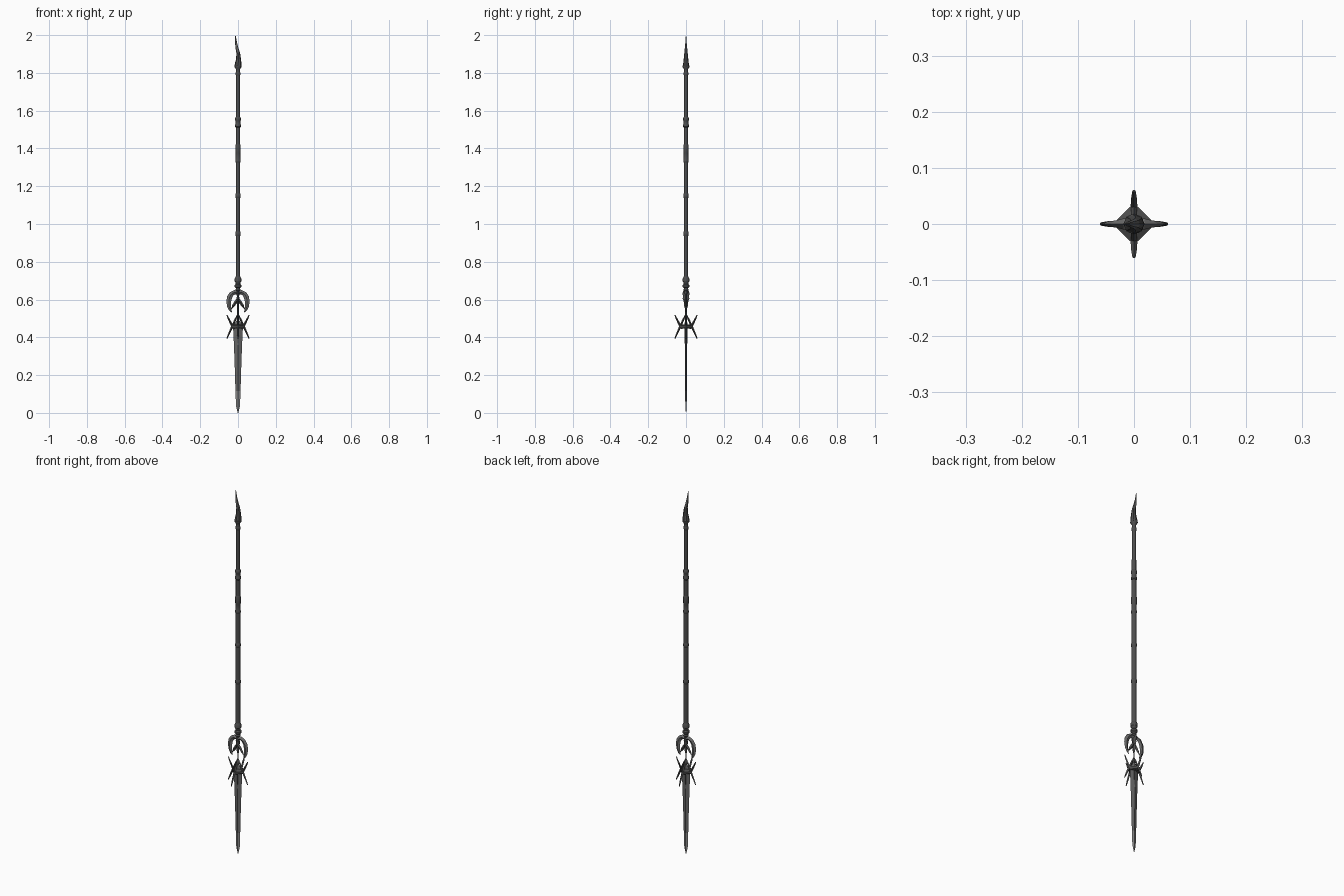
import bpy, bmesh, math
from mathutils import Vector


def mat(name, v):
    m = bpy.data.materials.new(name)
    m.diffuse_color = (v, v, v, 1)
    return m


IRON = mat("dark iron", 0.075)
GREY = mat("ring grey", 0.15)
STEEL = mat("blade steel", 0.13)
EDGE = mat("pale blade tip", 0.24)


def finish(name, bm, mats, smooth=True):
    bmesh.ops.recalc_face_normals(bm, faces=bm.faces)
    me = bpy.data.meshes.new(name)
    bm.to_mesh(me)
    bm.free()
    ob = bpy.data.objects.new(name, me)
    bpy.context.collection.objects.link(ob)
    for m in mats:
        me.materials.append(m)
    if smooth:
        bpy.ops.object.select_all(action='DESELECT')
        ob.select_set(True)
        bpy.context.view_layer.objects.active = ob
        bpy.ops.object.shade_smooth_by_angle(angle=math.radians(35))
    return ob


def skin(bm, rings):
    loops = [[bm.verts.new(p) for p in r] for r in rings]
    n = len(loops[0])
    for a, b in zip(loops, loops[1:]):
        for i in range(n):
            j = (i + 1) % n
            bm.faces.new((a[i], a[j], b[j], b[i]))
    bm.faces.new(loops[0])
    bm.faces.new(loops[-1])


def loft(name, secs, mats, n=12, smooth=True):
    """sections (x, z, half width x, half width y) stacked upwards"""
    bm = bmesh.new()
    ang = [2 * math.pi * i / n for i in range(n)]
    skin(bm, [[(x + a * math.cos(t), b * math.sin(t), z) for t in ang]
              for x, z, a, b in secs])
    return finish(name, bm, mats, smooth)


def lathe(name, prof, m, n=12):
    return loft(name, [(0, z, r, r) for r, z in prof], [m], n)


def bar(name, path, m, turn=0):
    """diamond-section bar; path of (radial, z, half width, half thickness)"""
    u = Vector((math.cos(turn), math.sin(turn), 0))
    v = Vector((-math.sin(turn), math.cos(turn), 0))
    pts = [u * p[0] + Vector((0, 0, p[1])) for p in path]
    rings = []
    for i, p in enumerate(pts):
        d = (pts[min(i + 1, len(pts) - 1)] - pts[max(i - 1, 0)]).normalized()
        s = d.cross(v)
        w, t = path[i][2:]
        rings.append([p + s * w, p + v * t, p - s * w, p - v * t])
    bm = bmesh.new()
    skin(bm, rings)
    return finish(name, bm, [m], False)


# Shaft with its grips and rings
lathe("shaft", [(0.0118, 0.68), (0.0118, 1.33), (0.0112, 1.55), (0.0105, 1.83)], IRON)
for i, z in enumerate((0.948, 1.15)):
    lathe(f"shaft_ring_{i}", [(0.0115, z - 0.012), (0.0145, z - 0.006),
                              (0.0145, z + 0.006), (0.0115, z + 0.012)], IRON)
lathe("lower_grip", [(0.011, 1.325), (0.0145, 1.33), (0.0145, 1.338), (0.0125, 1.343),
                     (0.0125, 1.375), (0.014, 1.38), (0.014, 1.415), (0.011, 1.425)], IRON)
lathe("upper_grip", [(0.011, 1.51), (0.015, 1.515), (0.015, 1.525), (0.0125, 1.53),
                     (0.0125, 1.545), (0.015, 1.55), (0.015, 1.56), (0.011, 1.567)], IRON)
lathe("top_collar", [(0.0105, 1.785), (0.0125, 1.79), (0.0125, 1.8), (0.010, 1.806),
                     (0.011, 1.82), (0.018, 1.83), (0.018, 1.838), (0.012, 1.845)], IRON)

# Curved flame-like spike on top, paler at its thin end
spike = loft("top_spike", [(0, 1.83, 0.019, 0.018), (0.001, 1.85, 0.0175, 0.015),
                           (0.003, 1.875, 0.0125, 0.012), (0.001, 1.905, 0.010, 0.009),
                           (-0.006, 1.935, 0.0075, 0.006), (-0.011, 1.965, 0.005, 0.003),
                           (-0.0135, 2.0, 0.0008, 0.0008)], [IRON, STEEL], 8)
for f in spike.data.polygons:
    f.material_index = 1 if f.center.z > 1.9 else 0

# Collar between shaft and ring
lathe("head_collar", [(0.006, 0.64), (0.013, 0.65), (0.011, 0.66), (0.018, 0.667),
                      (0.018, 0.676), (0.012, 0.682), (0.013, 0.69), (0.0175, 0.696),
                      (0.0175, 0.712), (0.0115, 0.722)], IRON)

# Open ring of two crescents, with inner flared prongs
for side, turn in (("right", 0), ("left", math.pi)):
    bar(f"crescent_{side}", [(0.0, 0.636, 0.010, 0.012), (0.018, 0.639, 0.011, 0.010),
                             (0.034, 0.63, 0.0125, 0.006), (0.045, 0.612, 0.0135, 0.005),
                             (0.049, 0.588, 0.0125, 0.0045), (0.047, 0.563, 0.010, 0.004),
                             (0.041, 0.545, 0.007, 0.003), (0.033, 0.532, 0.001, 0.001)],
        GREY, turn)
    bar(f"inner_prong_{side}", [(0.0, 0.602, 0.007, 0.008), (0.011, 0.588, 0.008, 0.007),
                                (0.024, 0.568, 0.007, 0.006), (0.036, 0.548, 0.001, 0.001)],
        IRON, turn)
loft("centre_stem", [(0, 0.44, 0.006, 0.006), (0, 0.55, 0.004, 0.005),
                     (0, 0.57, 0.006, 0.011), (0, 0.59, 0.006, 0.012),
                     (0, 0.605, 0.008, 0.018), (0, 0.618, 0.006, 0.015),
                     (0, 0.632, 0.009, 0.020), (0, 0.65, 0.007, 0.012)], [IRON], 4, False)

# Four crossed claws around a four-pointed star plate
for i in range(4):
    t = i * math.pi / 2
    bar(f"claw_{i}", [(0.001, 0.522, 0.003, 0.003), (0.015, 0.492, 0.005, 0.005),
                      (0.031, 0.456, 0.006, 0.006), (0.045, 0.425, 0.005, 0.005),
                      (0.059, 0.393, 0.0025, 0.003)], IRON, t)
    bar(f"claw_branch_{i}", [(0.059, 0.518, 0.0025, 0.003), (0.047, 0.493, 0.005, 0.005),
                             (0.033, 0.465, 0.006, 0.006), (0.02, 0.445, 0.004, 0.005)],
        IRON, t)
bm = bmesh.new()
star = [(0.037 if i % 2 == 0 else 0.027, i * math.pi / 4) for i in range(8)]
skin(bm, [[(k * r * math.cos(t), k * r * math.sin(t), z) for r, t in star]
          for z, k in ((0.448, 0.9), (0.454, 1), (0.462, 1), (0.468, 0.6))])
finish("star_guard", bm, [IRON], False)

# Long blade, paler towards its point
blade = loft("blade", [(0, 0.0, 0.0015, 0.0008), (0, 0.035, 0.0105, 0.0035),
                       (0, 0.115, 0.0135, 0.005), (0, 0.22, 0.0165, 0.0055),
                       (0, 0.36, 0.0215, 0.0065), (0, 0.455, 0.026, 0.008),
                       (0, 0.49, 0.008, 0.006)], [STEEL, EDGE], 4, False)
for f in blade.data.polygons:
    f.material_index = 1 if f.center.z < 0.115 else 0

# Ridge socket down the blade centre
loft("blade_socket", [(0, 0.37, 0.003, 0.008), (0, 0.40, 0.006, 0.009),
                      (0, 0.45, 0.009, 0.010)], [IRON], 6, False)
